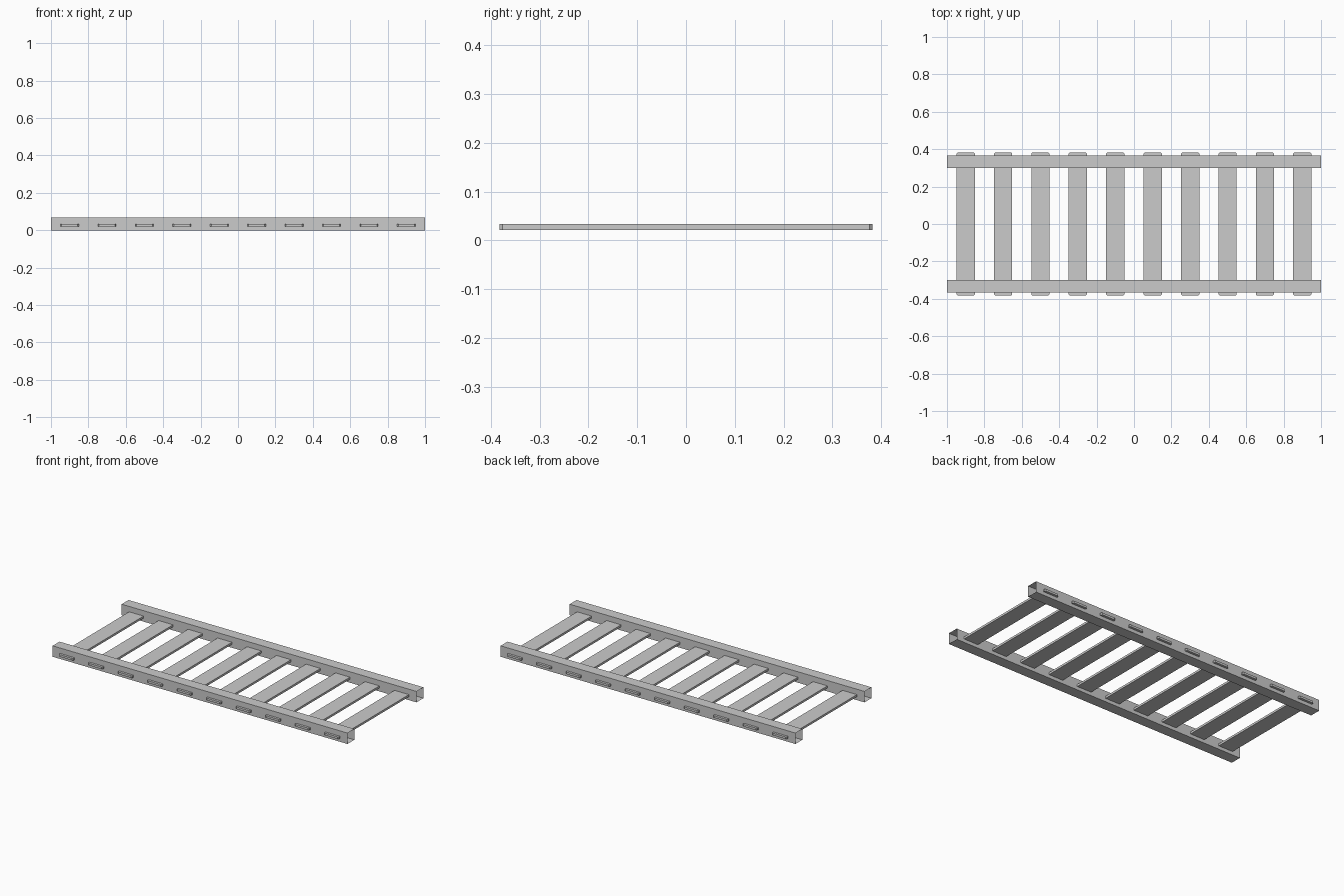
import bpy, bmesh

if "Cube" in bpy.data.objects:
    bpy.data.objects.remove(bpy.data.objects["Cube"])

RAIL_Y, RAIL_W = 0.334, 0.067          # rail centre offset, square section size
SLAT_W, SLAT_LEN = 0.098, 0.764
SLAT_Z0, SLAT_Z1 = 0.021, 0.034
CHAMFER = 0.006


def make_object(name, bm):
    bmesh.ops.recalc_face_normals(bm, faces=bm.faces)
    mesh = bpy.data.meshes.new(name)
    bm.to_mesh(mesh)
    bm.free()
    obj = bpy.data.objects.new(name, mesh)
    bpy.context.collection.objects.link(obj)
    return obj


def box(size, center):
    bm = bmesh.new()
    bmesh.ops.create_cube(bm, size=1)
    bmesh.ops.scale(bm, vec=size, verts=bm.verts)
    bmesh.ops.translate(bm, vec=center, verts=bm.verts)
    return bm


# Side rails: thin square tubes, open at both ends
for name, side in (("front_rail", -1), ("back_rail", 1)):
    bm = box((2, RAIL_W, RAIL_W), (0, side * RAIL_Y, RAIL_W / 2))
    ends = [f for f in bm.faces if abs(f.normal.x) > 0.9]
    bmesh.ops.delete(bm, geom=ends, context='FACES_ONLY')
    make_object(name, bm)

# Rungs: flat slats running through both rails, with clipped corners
for i in range(10):
    bm = box((SLAT_W, SLAT_LEN, SLAT_Z1 - SLAT_Z0),
             (-0.9 + 0.2 * i, 0, (SLAT_Z0 + SLAT_Z1) / 2))
    upright = [e for e in bm.edges
               if abs(e.verts[0].co.z - e.verts[1].co.z) > 0.001]
    bmesh.ops.bevel(bm, geom=upright, offset=CHAMFER, segments=1,
                    affect='EDGES')
    make_object(f"slat_{i + 1}", bm)
